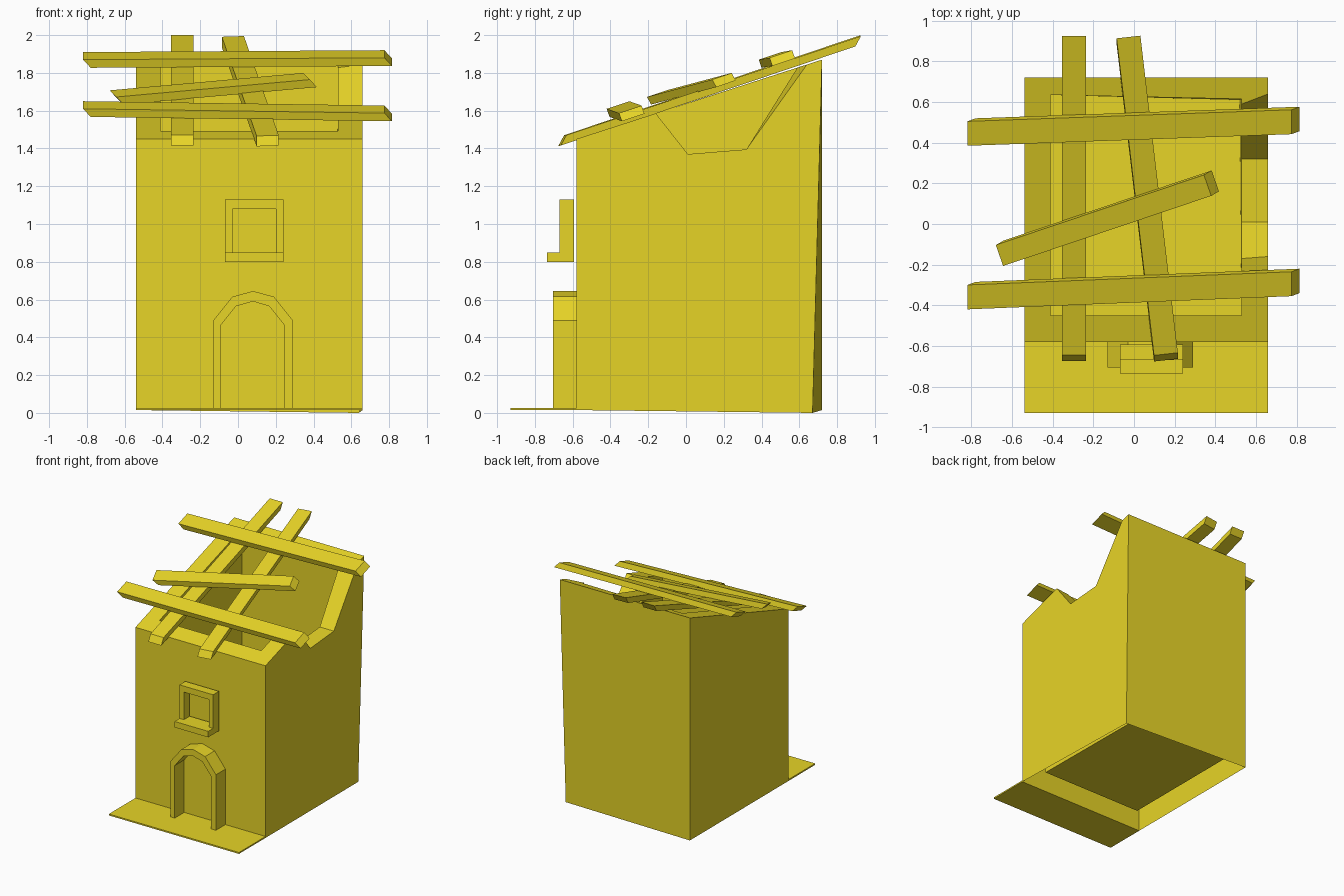
import bpy, bmesh
from mathutils import Vector as V

if "Cube" in bpy.data.objects:
    bpy.data.objects.remove(bpy.data.objects["Cube"])

mat = bpy.data.materials.new("yellow")
mat.diffuse_color = (0.8, 0.66, 0.02, 1)
mat.use_nodes = True
mat.node_tree.nodes["Principled BSDF"].inputs["Base Color"].default_value = mat.diffuse_color


def make(name, verts, faces):
    mesh = bpy.data.meshes.new(name)
    bm = bmesh.new()
    vs = [bm.verts.new(v) for v in verts]
    for f in faces:
        bm.faces.new([vs[i] for i in f])
    bmesh.ops.recalc_face_normals(bm, faces=bm.faces[:])
    bm.to_mesh(mesh)
    bm.free()
    mesh.materials.append(mat)
    ob = bpy.data.objects.new(name, mesh)
    bpy.context.collection.objects.link(ob)
    return ob


def beam(name, a, b, w, t):
    # sheared bar: a, b are the end centres of its top face
    a, b, w, t = V(a), V(b), V(w) / 2, V(t)
    vs = [p + s for p in (a, b) for s in (-w, w, w - t, -w - t)]
    make(name, vs, [(0, 1, 2, 3), (4, 5, 6, 7)] +
         [(i, (i + 1) % 4, (i + 1) % 4 + 4, i + 4) for i in range(4)])


def box(name, lo, hi):
    ym = (lo[1] + hi[1]) / 2
    beam(name, (lo[0], ym, hi[2]), (hi[0], ym, hi[2]),
         (0, hi[1] - lo[1], 0), (0, 0, hi[2] - lo[2]))


def frame(name, outer, inner, y0, y1):
    # open band between two xz polylines, extruded along y
    n = len(outer)
    ring = outer + inner[::-1]
    m = len(ring)
    vs = [(x, y, z) for y in (y0, y1) for x, z in ring]
    fs = [(i, (i + 1) % m, (i + 1) % m + m, i + m) for i in range(m)]
    for k in (0, m):
        fs += [(i + k, i + 1 + k, m - 2 - i + k, m - 1 - i + k) for i in range(n - 1)]
    make(name, vs, fs)


def roof(y):
    return 1.45 + 0.323 * (y + 0.58)


def rim(x0, x1, y0, yr, yl, n1, n4):
    # top edge loop with the broken notch in the right wall
    return [(x0, y0, roof(y0)), (x1, y0, roof(y0)), (x1, n1, roof(n1)),
            (x1, 0.01, 1.37), (x1, 0.32, 1.395), (x1, n4, roof(n4)),
            (x1, yr, roof(yr)), (x0, yl, roof(yl))]


# Hollow tower: outer wall, sloping rim, inner wall and raised floor
outer = rim(-0.54, 0.66, -0.58, 0.72, 0.72, -0.16, 0.64)
inner = rim(-0.41, 0.53, -0.45, 0.615, 0.635, -0.17, 0.59)
out_base = [(-0.54, -0.58, 0.015), (0.66, -0.58, 0.015), (0.64, 0.67, 0), (-0.54, 0.72, 0.015)]
in_base = [(-0.41, -0.45, 0.09), (0.53, -0.45, 0.09), (0.52, 0.61, 0.09), (-0.41, 0.635, 0.09)]
faces = [(i, (i + 1) % 8, (i + 1) % 8 + 8, i + 8) for i in range(8)]
for t, b in ((0, 16), (8, 20)):
    faces += [(t, t + 1, b + 1, b), (t + 6, t + 7, b + 3, b + 2), (t + 7, t, b, b + 3),
              tuple(range(t + 1, t + 7)) + (b + 2, b + 1)]
faces.append((20, 21, 22, 23))
make("tower_walls", outer + inner + out_base + in_base, faces)

# Front step
box("front_step", (-0.54, -0.93, 0.015), (0.66, -0.58, 0.027))

# Arched door surround
frame("door_arch",
      [(-0.13, 0.027), (-0.13, 0.49), (-0.03, 0.615), (0.08, 0.645),
       (0.19, 0.615), (0.29, 0.49), (0.29, 0.027)],
      [(-0.09, 0.027), (-0.09, 0.465), (-0.01, 0.565), (0.08, 0.59),
       (0.165, 0.565), (0.245, 0.465), (0.245, 0.027)], -0.705, -0.58)

# Window surround and sill
frame("window_frame",
      [(-0.07, 0.85), (-0.07, 1.13), (0.24, 1.13), (0.24, 0.85)],
      [(-0.03, 0.85), (-0.03, 1.08), (0.2, 1.08), (0.2, 0.85)], -0.67, -0.593)
box("window_sill", (-0.07, -0.735, 0.80), (0.24, -0.593, 0.85))

# Rafters running up the slope
t = (0, 0.03, 0.055)
beam("rafter_left", (-0.295, -0.645, 1.47), (-0.295, 0.925, 2.0), (0.12, 0, 0), t)
beam("rafter_right", (0.157, -0.64, 1.468), (-0.027, 0.92, 1.993), (0.117, 0.013, 0.004), t)

# Loose planks laid across the rafters
t = (-0.04, -0.015, 0.043)
w = (0, 0.12, 0.04)
beam("plank_low", (-0.82, -0.36, 1.63), (0.775, -0.295, 1.607), w, t)
beam("plank_high", (-0.82, 0.445, 1.89), (0.775, 0.502, 1.9), w, t)
beam("plank_diagonal", (-0.662, -0.155, 1.69), (0.362, 0.19, 1.782),
     (-0.036, 0.103, 0.035), (-0.038, -0.022, 0.04))
